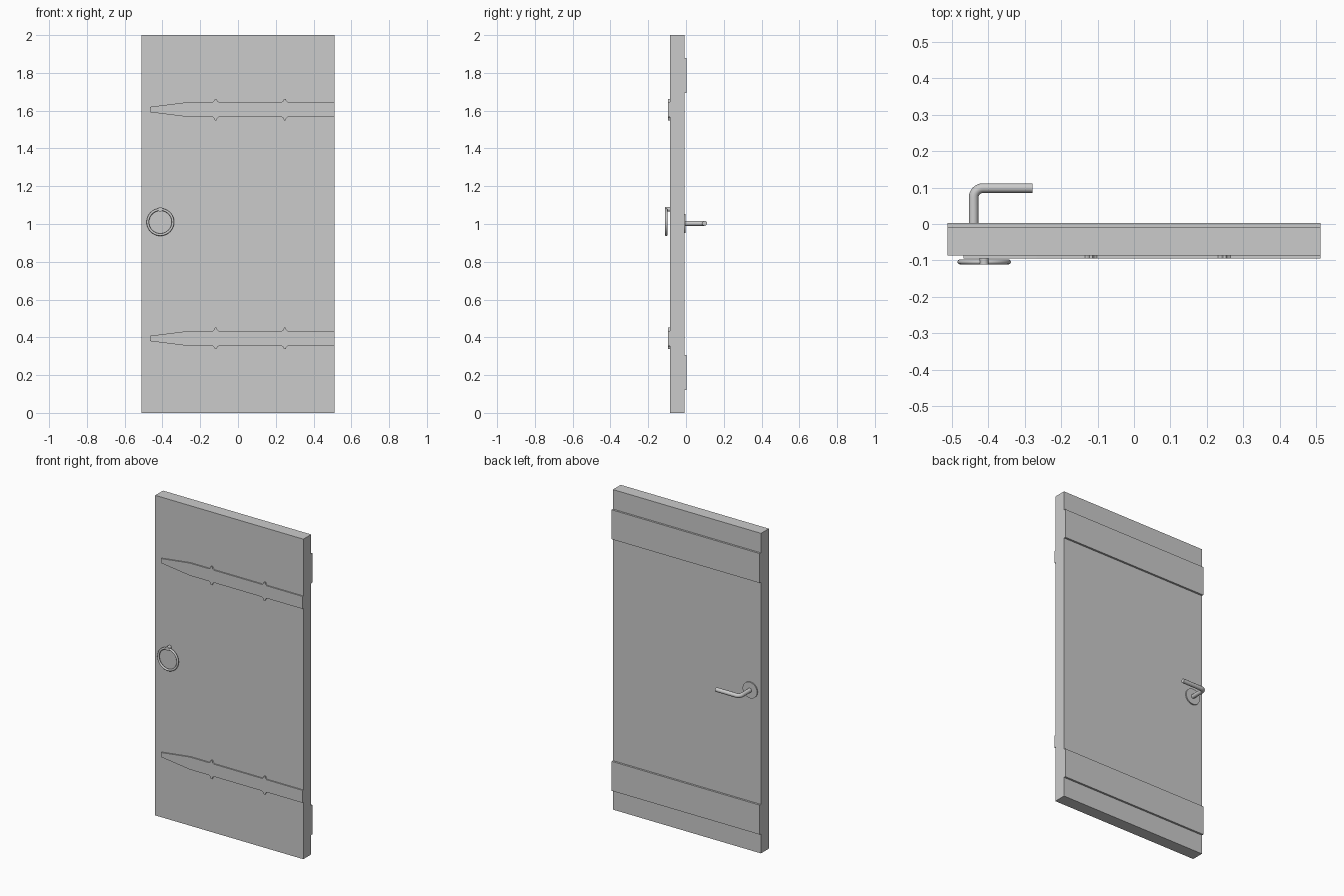
import bpy, bmesh
from math import sin, cos, pi, radians

if "Cube" in bpy.data.objects:
    bpy.data.objects.remove(bpy.data.objects["Cube"])


def box(name, x0, x1, y0, y1, z0, z1):
    bpy.ops.mesh.primitive_cube_add(size=1, location=((x0+x1)/2, (y0+y1)/2, (z0+z1)/2))
    ob = bpy.context.object
    ob.name = name
    ob.scale = (x1-x0, y1-y0, z1-z0)
    bpy.ops.object.transform_apply(location=False, rotation=False, scale=True)
    return ob


def disc(name, r, x, z, y0, y1, sides=32):
    bpy.ops.mesh.primitive_cylinder_add(vertices=sides, radius=r, depth=y1-y0,
                                        location=(x, (y0+y1)/2, z), rotation=(pi/2, 0, 0))
    ob = bpy.context.object
    ob.name = name
    bpy.ops.object.shade_smooth_by_angle(angle=radians(35))
    return ob


W = 0.512
FRONT, BACK = -0.086, -0.009

# Door slab and the two battens on the back
box("door_panel", -W, W, FRONT, BACK, 0, 2)
for name, z in (("lower_batten", 0.214), ("upper_batten", 1.786)):
    box(name, -W, W, BACK, 0.003, z-0.092, z+0.092)


# Hinge straps: half outline with small barbs, mirrored about the strap's centre line
def strap(name, zc):
    top = [(-0.467, 0.014), (-0.267, 0.039)]
    for c in (-0.118, 0.248):
        top += [(c-0.017, 0.039), (c-0.009, 0.045), (c-0.004, 0.057),
                (c+0.004, 0.057), (c+0.009, 0.045), (c+0.017, 0.039)]
    top.append((W, 0.039))
    outline = top + [(x, -z) for x, z in reversed(top)]
    bm = bmesh.new()
    face = bm.faces.new([bm.verts.new((x, FRONT, zc+z)) for x, z in outline])
    ext = bmesh.ops.extrude_face_region(bm, geom=[face])
    verts = [v for v in ext["geom"] if isinstance(v, bmesh.types.BMVert)]
    bmesh.ops.translate(bm, verts=verts, vec=(0, -0.008, 0))
    bmesh.ops.recalc_face_normals(bm, faces=bm.faces[:])
    me = bpy.data.meshes.new(name)
    bm.to_mesh(me)
    bm.free()
    bpy.context.collection.objects.link(bpy.data.objects.new(name, me))


strap("lower_hinge_strap", 0.394)
strap("upper_hinge_strap", 1.606)

# Pull ring hanging from a short post on the front
bpy.ops.mesh.primitive_torus_add(major_radius=0.0665, minor_radius=0.0067, major_segments=48,
                                 minor_segments=12, location=(-0.411, -0.104, 1.01),
                                 rotation=(pi/2, 0, 0))
bpy.context.object.name = "pull_ring"
bpy.ops.object.shade_smooth()
post = disc("ring_post", 0.0125, -0.411, 1.078, -0.1115, FRONT, 20)

# Lever handle on the back: rose plate and bent bar
HX, HZ, R = -0.44, 1.003, 0.0132
disc("handle_rose", 0.05, HX, HZ, BACK, -0.002)
bend, yl = 0.026, 0.0985
path = [(HX, BACK)]
for i in range(9):
    a = pi - i*pi/16
    path.append((HX+bend+bend*cos(a), yl-bend+bend*sin(a)))
path.append((-0.279, yl))
cu = bpy.data.curves.new("lever_handle", "CURVE")
cu.dimensions = "3D"
cu.bevel_depth = R
cu.bevel_resolution = 4
cu.use_fill_caps = True
sp = cu.splines.new("POLY")
sp.points.add(len(path)-1)
for p, (x, y) in zip(sp.points, path):
    p.co = (x, y, HZ, 1)
lever = bpy.data.objects.new("lever_handle", cu)
bpy.context.collection.objects.link(lever)
bpy.ops.object.select_all(action="DESELECT")
lever.select_set(True)
bpy.context.view_layer.objects.active = lever
bpy.ops.object.convert(target="MESH")
bpy.ops.object.shade_smooth_by_angle(angle=radians(40))
